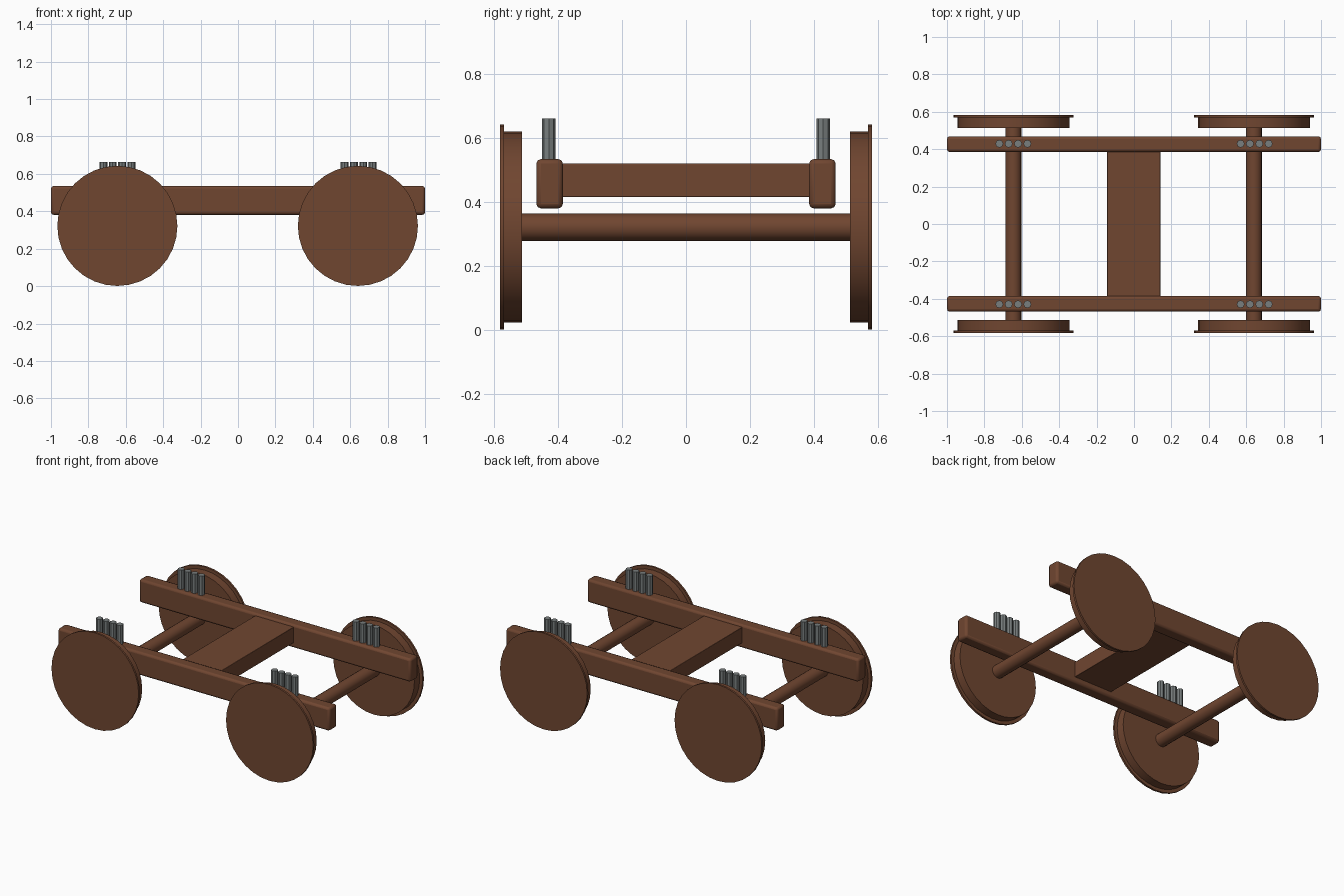
import bpy, math

if "Cube" in bpy.data.objects:
    bpy.data.objects.remove(bpy.data.objects["Cube"])


def material(name, rgb):
    m = bpy.data.materials.new(name)
    m.diffuse_color = (*rgb, 1)
    m.use_nodes = True
    m.node_tree.nodes["Principled BSDF"].inputs["Base Color"].default_value = m.diffuse_color
    return m


RUST = material("rust brown", (0.162, 0.061, 0.030))
STEEL = material("spring grey", (0.19, 0.21, 0.21))


def finish(name, mat, bevel=0):
    ob = bpy.context.object
    ob.name = name
    ob.data.materials.append(mat)
    bpy.ops.object.transform_apply(location=False, rotation=True, scale=True)
    if bevel:
        b = ob.modifiers.new("bevel", 'BEVEL')
        b.width, b.segments = bevel, 2
    bpy.ops.object.shade_smooth_by_angle(angle=math.radians(30))
    return ob


def box(name, centre, size, bevel=0):
    bpy.ops.mesh.primitive_cube_add(size=1, location=centre)
    bpy.context.object.scale = size
    return finish(name, RUST, bevel)


def cylinder(name, centre, radius, length, mat, sides, along_y=True):
    bpy.ops.mesh.primitive_cylinder_add(
        vertices=sides, radius=radius, depth=length, location=centre,
        rotation=(math.pi / 2 if along_y else 0, 0, 0))
    return finish(name, mat)


AXLE_X, AXLE_Z = 0.643, 0.322

# Cross beam joining the side frames
box("bolster", (-0.002, 0, 0.469), (0.285, 0.80, 0.105), 0.003)

for s, side in ((-1, "near"), (1, "far")):
    # Long side beams
    box(f"side_frame_{side}", (0, s * 0.427, 0.458), (2.0, 0.083, 0.154), 0.014)
    for e, end in ((-1, "left"), (1, "right")):
        x = e * AXLE_X - 0.002
        # Wheels: tread disc with thin outer flange
        cylinder(f"wheel_tread_{side}_{end}", (x, s * 0.544, AXLE_Z),
                 0.299, 0.06, RUST, 32)
        cylinder(f"wheel_flange_{side}_{end}", (x, s * 0.5765, AXLE_Z),
                 0.321, 0.013, RUST, 32)
        # Row of four upright springs
        for i in range(4):
            cylinder(f"spring_{side}_{end}_{i}",
                     (e * 0.645 + (i - 1.5) * 0.05, s * 0.429, 0.5665),
                     0.021, 0.193, STEEL, 8, along_y=False)

# Axles
for e, end in ((-1, "left"), (1, "right")):
    cylinder(f"axle_{end}", (e * AXLE_X - 0.002, 0, AXLE_Z), 0.043, 1.06, RUST, 16)
